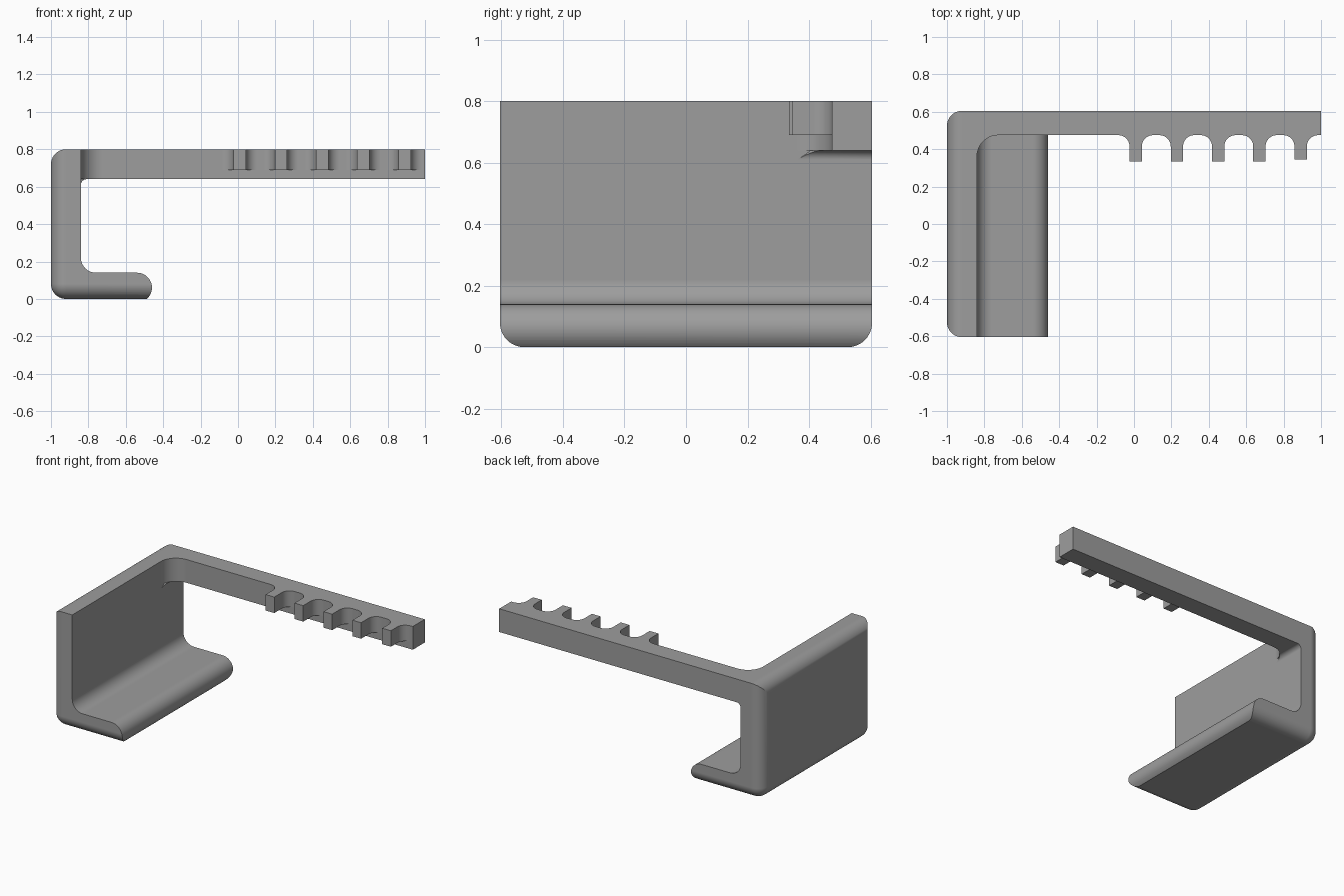
import bpy, bmesh, math
from mathutils import Vector

if "Cube" in bpy.data.objects:
    bpy.data.objects.remove(bpy.data.objects["Cube"])

grey = bpy.data.materials.new("mid grey")
grey.diffuse_color = (0.34, 0.34, 0.34, 1)
grey.use_nodes = True
grey.node_tree.nodes["Principled BSDF"].inputs["Base Color"].default_value = grey.diffuse_color


def arc(cx, cy, r, a0, a1, n=10):
    """Points along an arc, angles in degrees."""
    angles = [math.radians(a0 + (a1 - a0) * i / n) for i in range(n + 1)]
    return [(cx + r * math.cos(a), cy + r * math.sin(a)) for a in angles]


def finish(bm, name):
    bmesh.ops.recalc_face_normals(bm, faces=bm.faces)
    mesh = bpy.data.meshes.new(name)
    bm.to_mesh(mesh)
    bm.free()
    mesh.materials.append(grey)
    obj = bpy.data.objects.new(name, mesh)
    bpy.context.collection.objects.link(obj)
    return obj


def prism(name, points, lo, hi, along, front=None):
    """Extrude a 2D outline along 'y' (outline in xz) or 'z' (outline in xy)."""
    def place(p, t):
        return Vector((p[0], t, p[1])) if along == 'y' else Vector((p[0], p[1], t))
    bm = bmesh.new()
    a = [bm.verts.new(place(p, front(p[0]) if front else lo)) for p in points]
    b = [bm.verts.new(place(p, hi)) for p in points]
    n = len(points)
    bm.faces.new(a)
    bm.faces.new(b[::-1])
    for i in range(n):
        j = (i + 1) % n
        bm.faces.new((a[i], b[i], b[j], a[j]))
    if front:
        bmesh.ops.triangulate(bm, faces=bm.faces)
    return finish(bm, name)


def combine(target, other, operation):
    mod = target.modifiers.new(operation.lower(), 'BOOLEAN')
    mod.operation, mod.object, mod.solver = operation, other, 'EXACT'
    bpy.ops.object.select_all(action='DESELECT')
    bpy.context.view_layer.objects.active = target
    target.select_set(True)
    bpy.ops.object.modifier_apply(modifier=mod.name)
    bpy.data.objects.remove(other)


# Wall and foot: one C-shaped section, oversized where the envelope trims it
section = [(-1.1, -0.02)] + arc(-0.54, 0.06, 0.08, -90, 90, 20)
section += arc(-0.76, 0.22, 0.08, 270, 180) + [(-0.84, 0.9), (-1.1, 0.9)]
bracket = prism("hook_bracket", section, -0.7, 0.7, 'y')

# Arm with a rounded inner corner against the wall
plan = [(-1.1, 0.7), (1.1, 0.7), (1.1, 0.475)]
plan += arc(-0.725, 0.36, 0.115, 90, 180) + [(-1.1, 0.36)]
combine(bracket, prism("arm", plan, 0.64, 0.9, 'z'), 'UNION')

# Small fillet under the arm, following the rounded inner corner
gusset = [(-0.9, 0.61)] + arc(-0.81, 0.61, 0.03, 180, 90, 6) + [(-0.81, 0.66), (-0.9, 0.66)]
edge = lambda x: 0.361 + math.sqrt(max(0, 0.115 ** 2 - (x + 0.725) ** 2))
combine(bracket, prism("arm_fillet", gusset, 0, 0.7, 'y', edge), 'UNION')

# Row of teeth with scalloped roots, the last one slightly shorter
for i in range(5):
    c, w, r = 0.009 + 0.2205 * i, 0.033, 0.06
    tip = 0.345 if i == 4 else 0.335
    tooth = [(c - w - r, 0.55)] + arc(c - w - r, 0.475 - r, r, 90, 0)
    tooth += [(c - w, tip), (c + w, tip)]
    tooth += arc(c + w + r, 0.475 - r, r, 180, 90) + [(c + w + r, 0.55)]
    combine(bracket, prism("tooth", tooth, 0.69, 0.9, 'z'), 'UNION')

# Envelope: box with rounded edges around its left and bottom faces
bm = bmesh.new()
bmesh.ops.create_cube(bm, size=1)
for v in bm.verts:
    v.co = Vector((v.co.x * 2, v.co.y * 1.21, (v.co.z + 0.5) * 0.8))
rounded = [e for e in bm.edges
           if all(v.co.x < -0.9 for v in e.verts)
           or (all(v.co.z < 0.1 for v in e.verts) and any(v.co.x < 0 for v in e.verts))]
bmesh.ops.bevel(bm, geom=rounded, offset=0.08, offset_type='OFFSET',
                segments=10, profile=0.5, affect='EDGES')
combine(bracket, finish(bm, "envelope"), 'INTERSECT')

# Smooth fillets, crisp edges
bpy.ops.object.shade_smooth_by_angle(angle=math.radians(30))
weighted = bracket.modifiers.new("flat_faces", 'WEIGHTED_NORMAL')
weighted.keep_sharp = True
